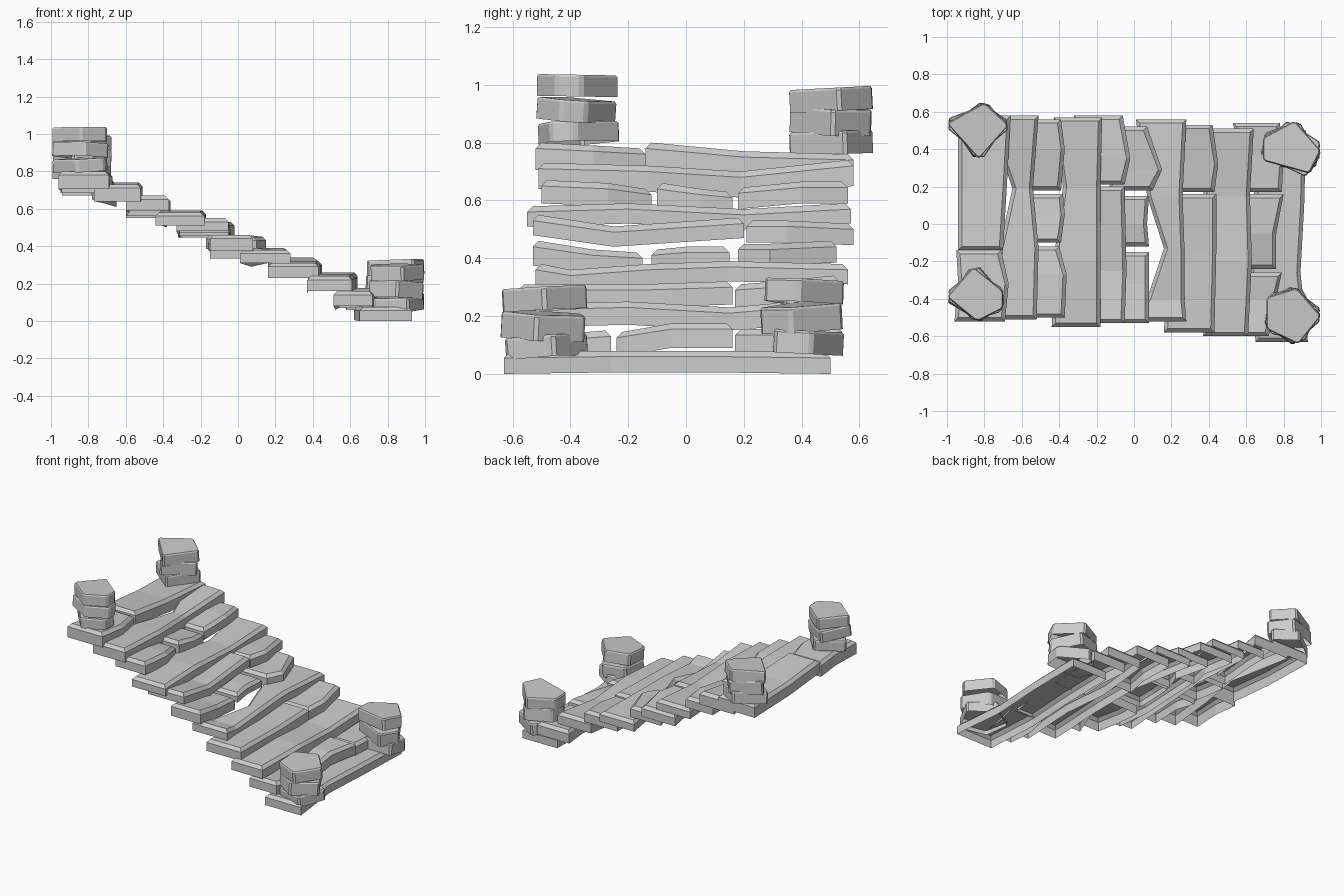
import bpy, bmesh, math
from mathutils import Vector, Matrix

if "Cube" in bpy.data.objects:
    bpy.data.objects.remove(bpy.data.objects["Cube"])


def make(name, rings, close_top=True):
    """Skin a stack of equal-length loops; the underside stays open."""
    bm = bmesh.new()
    loops = [[bm.verts.new(p) for p in r] for r in rings]
    n = len(loops[0])
    for a, b in zip(loops, loops[1:]):
        for i in range(n):
            j = (i + 1) % n
            bm.faces.new((a[i], a[j], b[j], b[i]))
    if close_top:
        bm.faces.new(loops[-1])
    else:  # strip of top faces so the bends of a tread stay crisp
        top, h = loops[-1], n // 2
        for i in range(h - 1):
            bm.faces.new((top[i], top[i + 1], top[n - 2 - i], top[n - 1 - i]))
    me = bpy.data.meshes.new(name)
    bm.to_mesh(me)
    bm.free()
    ob = bpy.data.objects.new(name, me)
    bpy.context.collection.objects.link(ob)


def slab(name, zb, zt, st, c=0.02):
    """Bent stone tread; stations (y, x left, x right, dz) run front to back."""
    def ring(ins, z):
        pts, last = [], len(st) - 1
        for side in (1, 0):
            for i in (range(last + 1) if side else range(last, -1, -1)):
                y, xl, xr, dz = st[i]
                y += ins if i == 0 else -ins if i == last else 0
                pts.append((xr - ins if side else xl + ins, y, z + dz))
        return pts
    make(name, [ring(0, zb), ring(0, zt - c), ring(c, zt)], False)


# treads, top of the flight to the bottom
slab("tread_1_front", .705, .80, [(-.52, -.96, -.69, 0), (-.32, -.94, -.67, -.01), (-.14, -.95, -.71, -.02)])
slab("tread_1_back", .70, .79, [(-.14, -.94, -.70, .01), (.2, -.94, -.68, -.02), (.58, -.94, -.66, -.03)])
slab("tread_2", .64, .73, [(-.51, -.77, -.52, 0), (-.13, -.72, -.51, -.01), (.19, -.65, -.54, -.03), (.58, -.78, -.51, .01)])
slab("tread_3_front", .59, .67, [(-.5, -.6, -.37, 0), (-.27, -.58, -.36, -.01), (-.12, -.6, -.40, -.03)])
slab("tread_3_middle", .58, .66, [(-.1, -.6, -.39, 0), (.05, -.6, -.37, -.02), (.16, -.6, -.38, -.03)])
slab("tread_3_back", .58, .655, [(.18, -.6, -.39, -.01), (.4, -.6, -.37, .01), (.56, -.6, -.39, .01)])
slab("tread_4", .51, .58, [(-.55, -.44, -.18, 0), (-.2, -.43, -.18, .01), (.2, -.38, -.18, -.01), (.57, -.43, -.17, .01)])
slab("tread_5_front", .46, .53, [(-.53, -.33, -.05, .02), (-.25, -.31, -.04, -.02), (.2, -.32, -.05, .01)])
slab("tread_5_back", .445, .52, [(.21, -.32, -.05, .01), (.35, -.29, -.02, .01), (.58, -.32, -.06, 0)])
slab("tread_6_front", .365, .45, [(-.53, -.15, .08, .01), (-.32, -.15, .08, -.02), (-.15, -.15, .08, -.03)])
slab("tread_6_middle", .37, .43, [(-.12, -.15, .08, 0), (0, -.16, .07, .01), (.15, -.15, .08, .01)])
slab("tread_6_back", .385, .46, [(.18, -.14, .1, -.01), (.29, -.1, .15, -.01), (.52, -.17, .07, 0)])
slab("tread_7", .31, .38, [(-.52, .01, .28, 0), (-.4, .07, .27, -.02), (-.13, .16, .27, 0), (.15, .07, .26, .01), (.56, .01, .28, 0)])
slab("tread_8_front", .24, .32, [(-.58, .16, .43, -.01), (-.15, .18, .44, -.01), (.16, .17, .44, 0)])
slab("tread_8_back", .25, .33, [(.17, .17, .43, -.02), (.32, .19, .45, -.01), (.53, .16, .42, .01)])
slab("tread_9", .16, .24, [(-.6, .37, .61, 0), (-.2, .38, .63, .01), (.15, .37, .62, -.01), (.51, .38, .64, .02)])
slab("tread_10_front", .08, .16, [(-.6, .51, .72, 0), (-.4, .52, .76, -.02), (-.26, .54, .79, -.01)])
slab("tread_10_middle", .08, .165, [(-.24, .58, .76, -.02), (-.05, .56, .76, .01), (.16, .57, .80, .01)])
slab("tread_10_back", .08, .165, [(.17, .55, .79, -.01), (.35, .56, .8, -.01), (.54, .53, .78, 0)])
slab("tread_11", 0, .075, [(-.63, .65, .93, 0), (-.26, .62, .89, .005), (.1, .64, .91, .005), (.5, .65, .92, 0)])


def stack(name, corners, layers):
    """Three rough stones; layers hold (z bottom, z top, turn, tilt x, tilt y)."""
    cen = sum((Vector((*p, 0)) for p in corners), Vector()) / len(corners)
    # cut each corner slightly to make narrow corner facets
    pts = []
    for i, p in enumerate(corners):
        p = Vector((*p, 0))
        for k in (i - 1, (i + 1) % len(corners)):
            q = Vector((*corners[k], 0))
            pts.append(p + (q - p).normalized() * .011 - cen)
    for n, (zb, zt, turn, tx, ty) in enumerate(layers):
        h = (zt - zb) / 2
        m = (Matrix.Translation((cen.x, cen.y, zb + h)) @ Matrix.Rotation(math.radians(tx), 4, 'X')
             @ Matrix.Rotation(math.radians(ty), 4, 'Y') @ Matrix.Rotation(math.radians(turn), 4, 'Z'))
        rings = [[m @ Vector((p.x * s, p.y * s, z)) for p in pts]
                 for s, z in ((1, -h), (1, h - .008), (.96, h))]
        make(f"{name}_stone_{n + 1}", rings)


# corner stone stacks
stack("back_left_post", [(-.83, .35), (-.67, .53), (-.80, .65), (-1.0, .54)],
      [(.76, .84, 8, 2, 0), (.83, .92, -8, -2, 3), (.91, .99, 0, 3, 0)])
stack("front_left_post", [(-.84, -.52), (-.70, -.45), (-.70, -.36), (-.86, -.23), (-1.0, -.39)],
      [(.80, .87, -10, 2, -3), (.875, .95, 8, -4, 2), (.96, 1.035, 0, -1, 0)])
stack("back_right_post", [(.69, .34), (.94, .27), (1.0, .39), (.86, .55), (.69, .46)],
      [(.07, .15, 16, -3, 0), (.15, .24, -10, 3, 3), (.245, .325, 0, -2, -2)])
stack("front_right_post", [(.71, -.56), (.88, -.64), (1.0, -.49), (.87, -.34), (.71, -.39)],
      [(.055, .13, 12, 4, -2), (.12, .21, -10, -3, 3), (.22, .30, 0, 3, -1)])
